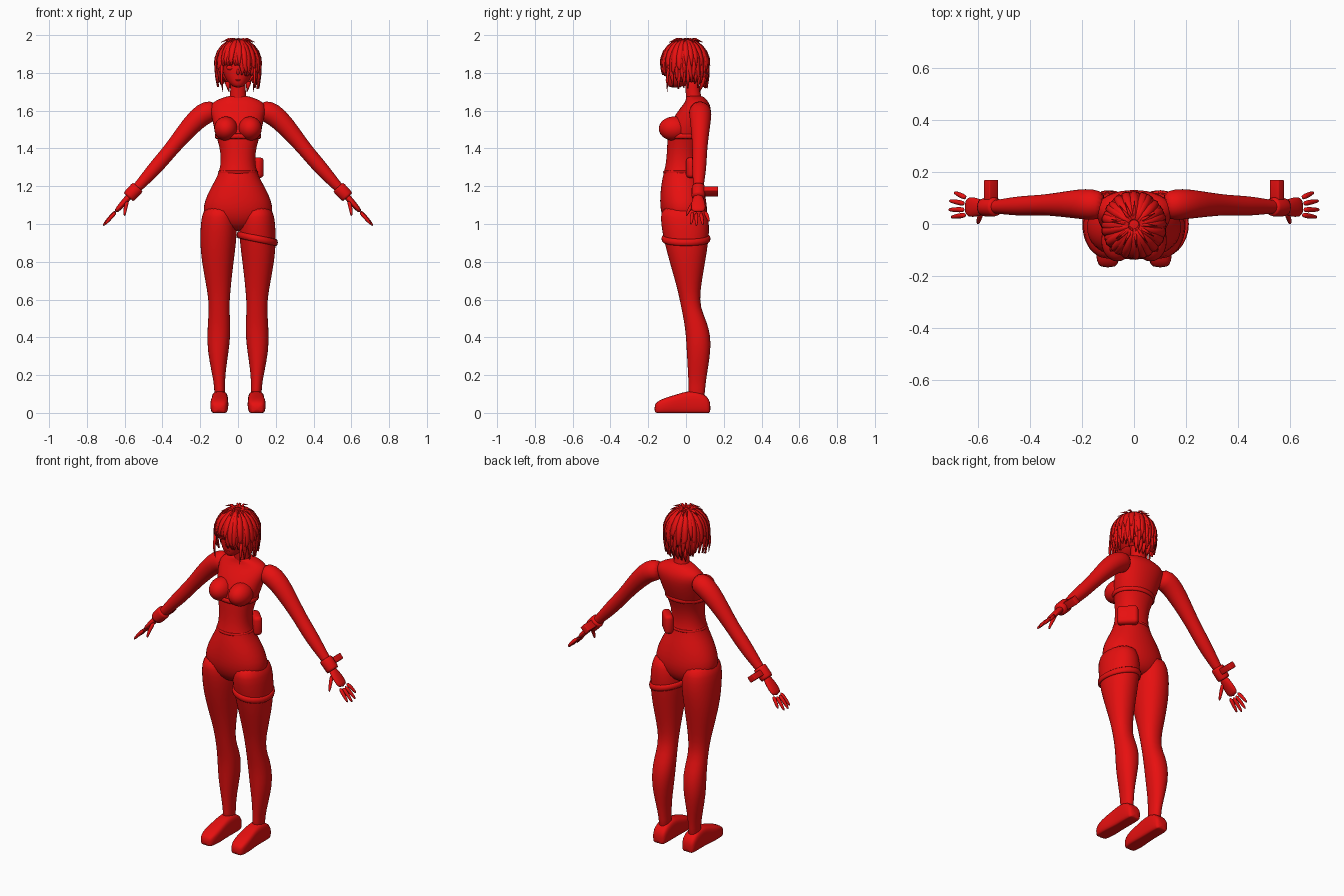
import bpy, bmesh, math, random
from mathutils import Vector, Matrix

if "Cube" in bpy.data.objects:
    bpy.data.objects.remove(bpy.data.objects["Cube"], do_unlink=True)
random.seed(4)

red = bpy.data.materials.new("red")
red.use_nodes = True
red.diffuse_color = (0.8, 0.005, 0.005, 1)
red.node_tree.nodes["Principled BSDF"].inputs["Base Color"].default_value = (0.8, 0.005, 0.005, 1)
X, Y, Z = Vector((1, 0, 0)), Vector((0, 1, 0)), Vector((0, 0, 1))


def finish(name, bm, subsurf=0, bevel=0):
    bmesh.ops.recalc_face_normals(bm, faces=bm.faces)
    mesh = bpy.data.meshes.new(name)
    bm.to_mesh(mesh)
    bm.free()
    mesh.materials.append(red)
    for p in mesh.polygons:
        p.use_smooth = True
    ob = bpy.data.objects.new(name, mesh)
    bpy.context.collection.objects.link(ob)
    if bevel:
        m = ob.modifiers.new("bevel", 'BEVEL')
        m.width, m.segments = bevel, 3
    if subsurf:
        m = ob.modifiers.new("smooth", 'SUBSURF')
        m.levels = m.render_levels = subsurf
    return ob


def add_tube(bm, pts, radii, n=12, axis=None, ref=Y, power=1.0, closed=False):
    """Loft rings along a path; each radius pair is (along ref, across ref)."""
    pts = [Vector(p) for p in pts]
    count, rings = len(pts), []
    for i, p in enumerate(pts):
        if closed:
            t = pts[(i + 1) % count] - pts[i - 1]
        else:
            t = pts[min(i + 1, count - 1)] - pts[max(i - 1, 0)]
        t = axis or t.normalized()
        u = (ref - t * ref.dot(t)).normalized()
        v = t.cross(u)
        a, b = radii[i] if isinstance(radii[i], tuple) else (radii[i], radii[i])
        ring = []
        for k in range(n):
            c, s = math.cos(math.tau * k / n), math.sin(math.tau * k / n)
            c, s = [math.copysign(abs(w) ** power, w) for w in (c, s)]
            ring.append(bm.verts.new(p + u * a * c + v * b * s))
        rings.append(ring)
    pairs = list(zip(rings, rings[1:]))
    if closed:
        pairs.append((rings[-1], rings[0]))
    else:
        bm.faces.new(rings[0])
        bm.faces.new(rings[-1])
    for r, q in pairs:
        for k in range(n):
            bm.faces.new((r[k], r[(k + 1) % n], q[(k + 1) % n], q[k]))


def tube(name, pts, radii, subsurf=1, **kw):
    bm = bmesh.new()
    add_tube(bm, pts, radii, **kw)
    return finish(name, bm, subsurf)


def stack(name, rows, n=20, power=0.93):
    """Horizontal rings given as (z, x min, x max, y front, y back)."""
    pts = [((a + b) / 2, (f + k) / 2, z) for z, a, b, f, k in rows]
    radii = [((k - f) / 2, abs(b - a) / 2) for z, a, b, f, k in rows]
    return tube(name, pts, radii, n=n, axis=Z, power=power)


def ball(name, centre, radii):
    bm = bmesh.new()
    bmesh.ops.create_uvsphere(bm, u_segments=24, v_segments=14, radius=1)
    bm.transform(Matrix.Translation(centre) @ Matrix.Diagonal((*radii, 1)))
    return finish(name, bm)


def box(name, matrix, size, bevel):
    bm = bmesh.new()
    bmesh.ops.create_cube(bm, size=1, matrix=matrix @ Matrix.Diagonal((*size, 1)))
    return finish(name, bm, 0, bevel)


def hoop(name, centre, rx, ry, tilt, radii, n=28):
    pts = [(centre[0] + rx * math.cos(a), centre[1] + ry * math.sin(a),
            centre[2] - tilt * math.cos(a)) for a in [math.tau * i / n for i in range(n)]]
    return tube(name, pts, [radii] * n, subsurf=0, n=8, ref=Z, closed=True)


# Torso, as (z, half width, front, back)
torso = [(0.96, .05, -.06, .06), (1.0, .15, -.11, .1), (1.06, .19, -.135, .115),
         (1.12, .18, -.14, .11), (1.19, .148, -.135, .095), (1.25, .11, -.125, .075),
         (1.31, .092, -.108, .06), (1.38, .093, -.102, .065), (1.44, .108, -.1, .085),
         (1.5, .128, -.095, .11), (1.56, .138, -.07, .128), (1.61, .152, -.035, .135),
         (1.645, .14, -.005, .122), (1.668, .085, .0, .1), (1.68, .045, .0, .085)]
stack("torso", [(z, -w, w, f, b) for z, w, f, b in torso])
stack("neck", [(1.63, -.055, .055, -.005, .1), (1.67, -.044, .044, .0, .082),
               (1.72, -.041, .041, -.005, .072), (1.8, -.042, .042, -.01, .07)], n=14)

# Strapless top hem and trouser waistband
hoop("top_hem", (0, -.006, 1.465), .116, .1, 0, (.014, .007))
hoop("waistband", (0, -.024, 1.275), .1, .092, 0, (.008, .005))

# Legs, feet and bust
leg = [(1.1, .03, .172, -.125, .1), (1.04, .008, .195, -.138, .12), (.96, .003, .201, -.128, .126),
       (.86, .014, .201, -.105, .113), (.74, .03, .182, -.07, .092), (.64, .04, .162, -.042, .075),
       (.56, .046, .154, -.026, .075), (.48, .04, .16, -.01, .112), (.41, .04, .163, -.001, .13),
       (.33, .048, .162, .003, .132), (.22, .066, .141, .01, .114), (.13, .07, .122, .014, .1),
       (.06, .065, .13, .01, .1)]
foot = [(.13, .032, .05), (.115, .042, .09), (.06, .045, .118), (.0, .043, .115),
        (-.05, .046, .098), (-.1, .05, .084), (-.145, .043, .066), (-.168, .03, .045)]
for s, side in ((1, "left"), (-1, "right")):
    stack(side + "_leg", [(z, s * a, s * b, f, k) for z, a, b, f, k in leg])
    shoe = tube(side + "_foot", [(s * (.096 + .03 * max(0, -y)), y, h / 2) for y, w, h in foot],
                [(w, h / 2) for y, w, h in foot], n=16, axis=Y, ref=X, power=0.6)
    for v in shoe.data.vertices:
        if v.co.z < .012:
            v.co.z = 0
    ball(side + "_bust", (s * .064, -.064, 1.505), (.062, .08, .064))

# Arms, hands and wrist devices
arm = [(.11, .07, 1.6), (.16, .075, 1.597), (.215, .077, 1.56), (.29, .075, 1.475),
       (.36, .073, 1.388), (.42, .07, 1.318), (.48, .068, 1.25), (.54, .066, 1.185), (.575, .065, 1.15)]
arm_r = [.05, .062, .058, .047, .039, .04, .034, .025, .021]
palm = [(.565, .065, 1.158), (.59, .064, 1.13), (.62, .065, 1.097), (.65, .066, 1.062)]
fingers = [((.645, .1, 1.068), (.672, .113, 1.04), (.694, .123, 1.012)),
           ((.65, .078, 1.062), (.685, .085, 1.025), (.713, .09, .992)),
           ((.65, .055, 1.062), (.688, .055, 1.024), (.716, .055, .988)),
           ((.645, .035, 1.066), (.68, .03, 1.027), (.706, .026, .995)),
           ((.585, .05, 1.125), (.597, .018, 1.083), (.601, .0, 1.04))]
for s, side in ((1, "left"), (-1, "right")):
    flip = lambda pts: [(s * x, y, z) for x, y, z in pts]
    tube(side + "_arm", flip(arm), arm_r, n=16)
    tube(side + "_palm", flip(palm), [(.02, .018), (.033, .018), (.041, .016), (.038, .012)], n=12)
    for i, f in enumerate(fingers):
        tube(f"{side}_finger_{i + 1}", flip(f), [.012, .011, .006], n=8)
    along = Matrix.Rotation(s * math.radians(49), 4, 'Y')
    tube(side + "_wristband", flip([(.53, .066, 1.196), (.538, .066, 1.187), (.572, .065, 1.151),
                                   (.58, .065, 1.142)]), [.034, .037, .036, .033], n=14, subsurf=0)
    box(side + "_wrist_device", Matrix.Translation((s * .55, .125, 1.172)) @ along,
        (.035, .09, .045), .004)

# Hip pouch and thigh strap
box("hip_pouch", Matrix.Translation((.086, .05, 1.298)) @ Matrix.Rotation(math.radians(45), 4, 'Z'),
    (.05, .115, .11), .02)
hoop("thigh_strap", (.102, 0, .922), .1, .121, .02, (.018, .009))

# Head with small facial features
stack("head", [(1.722, -.018, .018, -.085, -.04), (1.735, -.038, .038, -.1, .0),
               (1.765, -.066, .066, -.107, .06), (1.81, -.085, .085, -.112, .085),
               (1.87, -.094, .094, -.112, .095), (1.92, -.08, .08, -.095, .08),
               (1.955, -.04, .04, -.05, .04)])
tube("nose", [(0, -.106, 1.825), (0, -.115, 1.798), (0, -.108, 1.79)], [.005, .009, .006], n=8)
tube("mouth", [(-.018, -.1, 1.762), (0, -.107, 1.761), (.018, -.1, 1.762)],
     [.002, .005, .002], n=8, ref=Z)
for s, side in ((1, "left"), (-1, "right")):
    ball(side + "_eye", (s * .042, -.098, 1.828), (.019, .008, .013))
    tube(side + "_brow", [(s * .022, -.109, 1.851), (s * .045, -.1, 1.856), (s * .064, -.088, 1.85)],
         [.002, .004, .002], n=6, ref=Z)

# Hair cap, open at the face
bm = bmesh.new()
bmesh.ops.create_uvsphere(bm, u_segments=32, v_segments=20, radius=1)
bm.transform(Matrix.Translation((0, -.005, 1.85)) @ Matrix.Diagonal((.114, .12, .122, 1)))
hole = [f for f in bm.faces if f.calc_center_median().z < 1.755 or
        (f.calc_center_median().y < -.05 and f.calc_center_median().z < 1.87)]
bmesh.ops.delete(bm, geom=hole, context='FACES')
finish("hair_cap", bm)

# Layered hair locks falling from the crown
bm = bmesh.new()
for layer, (count, start, drop) in enumerate(((34, 35, 1.735), (30, 22, 1.765), (24, 10, 1.81))):
    for i in range(count):
        a = math.tau * (i + random.uniform(-.3, .3)) / count
        dx, dy = math.cos(a), math.sin(a)
        end = drop + random.uniform(-.02, .03)
        if dy < -.75:
            end = max(end, 1.85 if -.65 < dx < .1 else 1.785)
        size = 1 + .025 * layer
        pts = []
        for k in range(6):
            phi = math.radians(start + (95 - start) * k / 5)
            r = math.sin(phi) * size
            pts.append((dx * .116 * r, -.005 + dy * .122 * r,
                        1.85 + .122 * size * math.cos(phi)))
        if end < 1.82:
            lean = random.uniform(-.12, .12)
            for t, pull in ((.55, 1.0), (1, .93)):
                z = 1.84 + (end - 1.84) * t
                pts.append((.116 * size * pull * math.cos(a + lean * t),
                            -.005 + .122 * size * pull * math.sin(a + lean * t), z))
        m = len(pts)
        radii = [(.006, .017 * math.sin(math.pi * (.15 + .8 * k / (m - 1))) + .001) for k in range(m)]
        add_tube(bm, pts, radii, n=6, ref=Vector((dx, dy, .35)))
finish("hair_locks", bm)

# Loose strands: crown tuft, front wisps and nape
bm = bmesh.new()
for i in range(14):
    a = random.uniform(0, math.tau)
    dx, dy = math.cos(a), math.sin(a)
    add_tube(bm, [(dx * .02, dy * .02, 1.965), (dx * .05, dy * .05, 1.98),
                  (dx * .09, dy * .09, 1.962)], [.008, .006, .001], n=5, ref=Vector((-dy, dx, 0)))
for s in (-1, 1):
    add_tube(bm, [(s * .085, -.092, 1.84), (s * .088, -.1, 1.76), (s * .08, -.1, 1.7)],
             [.009, .007, .001], n=5)
for x in (-.06, -.03, 0, .03, .06):
    add_tube(bm, [(x, .09, 1.78), (x * .9, .085, 1.74), (x * .8, .072, 1.7)],
             [.016, .013, .002], n=6, ref=X)
finish("loose_strands", bm)
